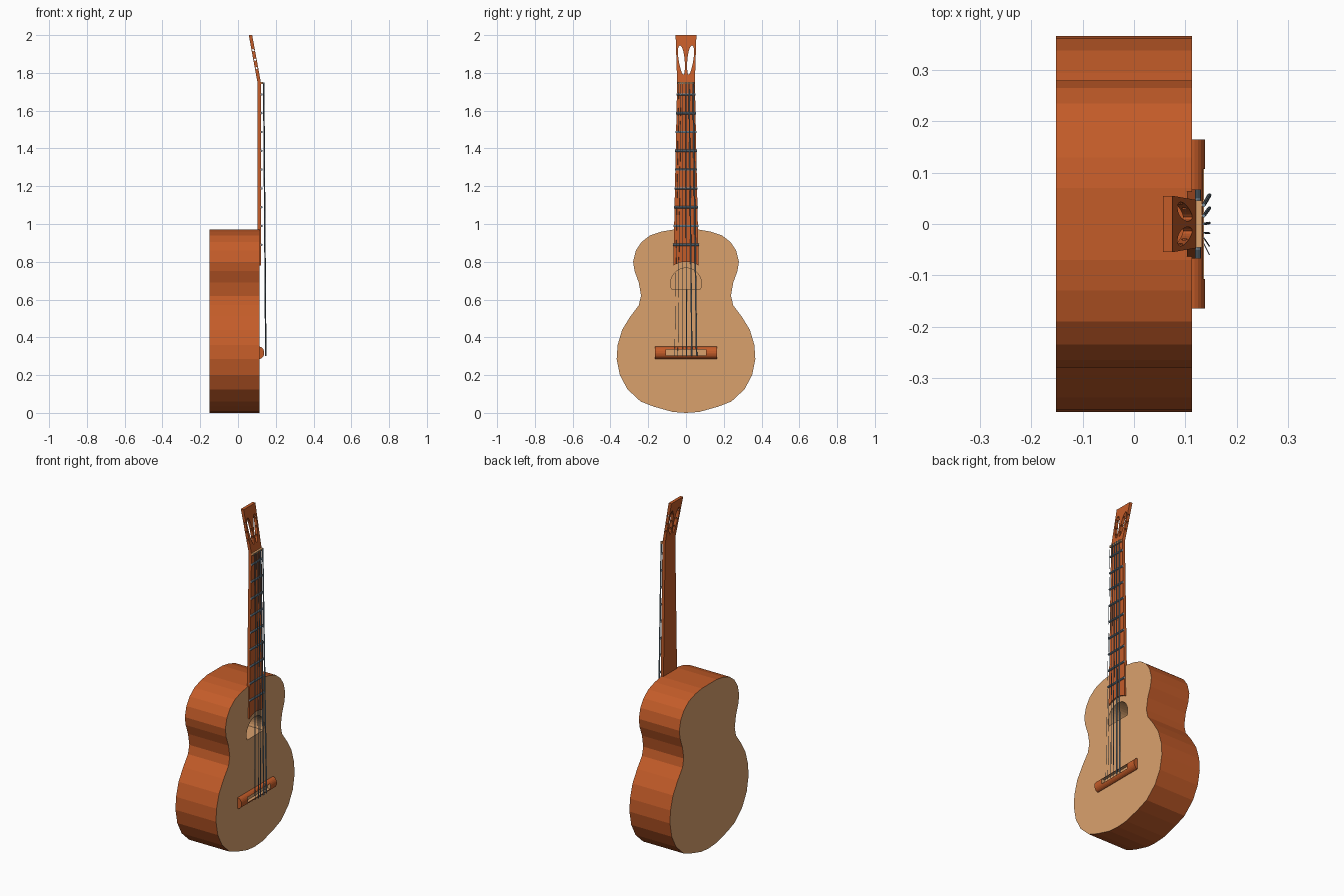
import bpy, bmesh, math
from mathutils import Vector

if "Cube" in bpy.data.objects:
    bpy.data.objects.remove(bpy.data.objects["Cube"])


def material(name, rgb):
    m = bpy.data.materials.new(name)
    m.diffuse_color = (*rgb, 1)
    m.use_nodes = True
    m.node_tree.nodes["Principled BSDF"].inputs["Base Color"].default_value = m.diffuse_color
    return m


BROWN = material("red_brown_wood", (0.55, 0.107, 0.022))
TAN = material("tan_wood", (0.70, 0.357, 0.152))
STEEL = material("steel", (0.20, 0.28, 0.35))


def finish(name, bm, mats):
    bmesh.ops.recalc_face_normals(bm, faces=bm.faces[:])
    me = bpy.data.meshes.new(name)
    bm.to_mesh(me)
    bm.free()
    for m in mats:
        me.materials.append(m)
    ob = bpy.data.objects.new(name, me)
    bpy.context.collection.objects.link(ob)
    return ob


def prism(name, loop, a, b, mats, index=0):
    """Extrude a closed loop of 3D points from offset a to offset b."""
    bm = bmesh.new()
    f = bm.faces.new([bm.verts.new(Vector(p) + Vector(a)) for p in loop])
    ext = bmesh.ops.extrude_face_region(bm, geom=[f], use_keep_orig=True)
    vs = [g for g in ext["geom"] if isinstance(g, bmesh.types.BMVert)]
    bmesh.ops.translate(bm, verts=vs, vec=Vector(b) - Vector(a))
    for f in bm.faces:
        f.material_index = index
    return finish(name, bm, mats)


def plate(name, yz, x0, x1, mats, index=0):
    return prism(name, [(0, y, z) for y, z in yz], (x0, 0, 0), (x1, 0, 0), mats, index)


def rod(name, p, q, r, mat, sides=8):
    p, q = Vector(p), Vector(q)
    bm = bmesh.new()
    bmesh.ops.create_cone(bm, cap_ends=True, segments=sides, radius1=r, radius2=r,
                          depth=(q - p).length)
    rot = (q - p).to_track_quat('Z', 'Y').to_matrix().to_4x4()
    rot.translation = (p + q) / 2
    bmesh.ops.transform(bm, matrix=rot, verts=bm.verts[:])
    return finish(name, bm, [mat])


def cut(ob, cutters):
    for c in cutters:
        mod = ob.modifiers.new("cut", 'BOOLEAN')
        mod.operation, mod.solver, mod.object = 'DIFFERENCE', 'EXACT', c
    bpy.context.view_layer.update()
    dg = bpy.context.evaluated_depsgraph_get()
    me = bpy.data.meshes.new_from_object(ob.evaluated_get(dg))
    ob.modifiers.clear()
    ob.data = me
    for c in cutters:
        bpy.data.objects.remove(c)


# body: mirrored half outline, tan front and back, brown sides
half = [(0.07, 0.005), (0.17, 0.033), (0.24, 0.06), (0.31, 0.125), (0.35, 0.2), (0.367, 0.285),
        (0.362, 0.36), (0.338, 0.44), (0.295, 0.51), (0.25, 0.57), (0.238, 0.62), (0.25, 0.69),
        (0.272, 0.75), (0.28, 0.80), (0.265, 0.86), (0.235, 0.905), (0.19, 0.94), (0.13, 0.96),
        (0.07, 0.97)]
outline = [(0, 0)] + half + [(-y, z) for y, z in reversed(half)]
body = plate("body", outline, -0.152, 0.113, [BROWN, TAN])
for f in body.data.polygons:
    f.material_index = 1 if abs(f.normal.x) > 0.9 else 0

# sound hole: arch with a flat bottom
arch = [(0.082 * math.cos(math.radians(t)), 0.685 + 0.082 * math.sin(math.radians(t)))
        for t in range(-20, 201, 10)]
cut(body, [plate("hole_cutter", arch, -0.09, 0.2, [BROWN, TAN], 1)])

# neck with a curved lower end around the sound hole
ends = [(y, 0.678 + math.sqrt(0.122 ** 2 - y * y))
        for y in [-0.067 + 0.0134 * i for i in range(11)]]
plate("neck", ends + [(0.047, 1.75), (-0.047, 1.75)], 0.103, 0.121, [BROWN])

# headstock: slots and peg holes cut straight, then leaned back
head = plate("headstock", [(-0.047, 1.75), (0.047, 1.75), (0.055, 2.0), (-0.055, 2.0)],
             0.103, 0.121, [BROWN])
cutters = []
for s in (-1, 1):
    pts = []
    for i in range(20):
        a = math.tau * i / 20
        dz = 0.078 * math.sin(a)
        pts.append((s * (0.023 + 0.12 * dz) + (0.016 + 0.04 * dz) * math.cos(a), 1.868 + dz))
    cutters.append(plate("slot_cutter", pts, 0.05, 0.2, [BROWN]))
for z in (1.825, 1.87, 1.92):
    cutters.append(rod("peg_cutter", (0.112, -0.2, z), (0.112, 0.2, z), 0.006, BROWN))
cut(head, cutters)
for v in head.data.vertices:
    v.co.x -= (v.co.z - 1.75) * 0.184

# nut
plate("nut", [(-0.046, 1.740), (0.046, 1.740), (0.046, 1.751), (-0.046, 1.751)],
      0.119, 0.133, [TAN])

# frets
for i in range(9):
    z = 0.89 + 0.0995 * i
    w = 0.070 - 0.02 * (z - 0.78) / 0.97
    rod(f"fret_{i + 1}", (0.125, -w, z), (0.125, w, z), 0.006, STEEL)

# bridge: half-round bar with a tan pocket
arc = [(0.111 + 0.028 * math.sin(math.pi * i / 12), 0, 0.318 - 0.033 * math.cos(math.pi * i / 12))
       for i in range(13)]
bridge = prism("bridge", arc, (0, -0.165, 0), (0, 0.165, 0), [BROWN, TAN])
cut(bridge, [plate("pocket_cutter", [(-0.107, 0.305), (0.107, 0.305), (0.107, 0.335),
                                     (-0.107, 0.335)], 0.118, 0.2, [BROWN, TAN], 1)])

# strings: (y at bridge, y at nut, radius), thick on +y, thin on -y
strings = [(0.056, 0.037, 0.004), (0.031, 0.016, 0.0035), (0.002, 0.0, 0.0025),
           (-0.018, -0.017, 0.0018), (-0.043, -0.027, 0.0012), (-0.060, -0.038, 0.001)]
for i, (y0, y1, r) in enumerate(strings):
    rod(f"string_{i + 1}", (0.147, y0, 0.30), (0.136, y1, 1.75), r, STEEL)
